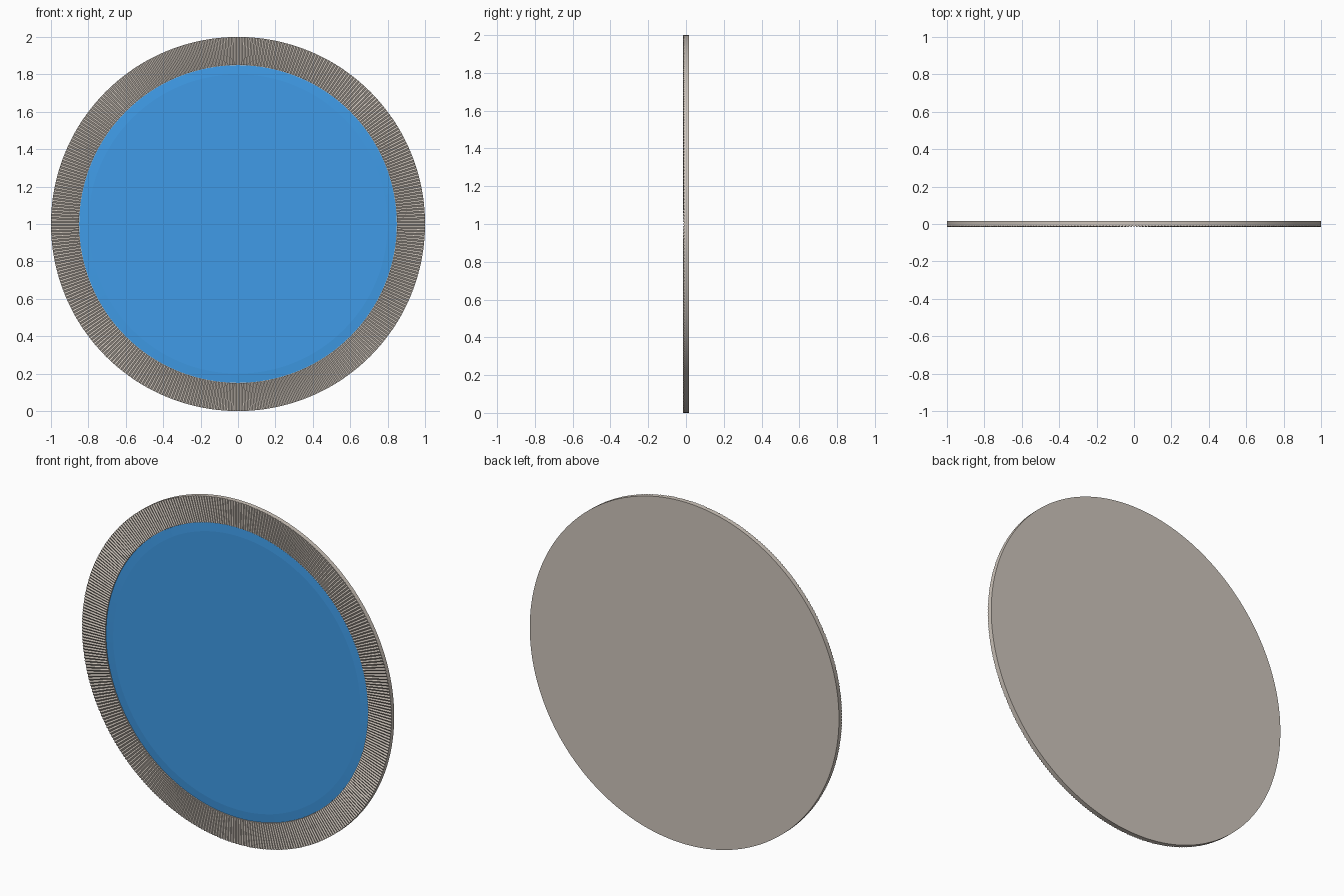
import bpy, bmesh, math

if "Cube" in bpy.data.objects:
    bpy.data.objects.remove(bpy.data.objects["Cube"])

RIDGES = 360
R_OUT, R_IN = 1.0, 0.85


def finish(bm, name, color=None):
    bmesh.ops.recalc_face_normals(bm, faces=bm.faces)
    me = bpy.data.meshes.new(name)
    bm.to_mesh(me)
    bm.free()
    ob = bpy.data.objects.new(name, me)
    bpy.context.collection.objects.link(ob)
    if color:
        mat = bpy.data.materials.new(name + "_colour")
        mat.diffuse_color = color
        mat.use_nodes = True
        mat.node_tree.nodes["Principled BSDF"].inputs["Base Color"].default_value = mat.diffuse_color
        me.materials.append(mat)
    return ob


def ring(bm, r, ys, n):
    # ys: front/back offset, cycled around the circle
    return [bm.verts.new((r * math.cos(2 * math.pi * i / n), ys[i % len(ys)],
                          1 + r * math.sin(2 * math.pi * i / n))) for i in range(n)]


def lathe(name, profile, n, color=None, cap_start=True):
    bm = bmesh.new()
    rings = [ring(bm, r, ys, n) for r, ys in profile]
    for a, b in zip(rings, rings[1:]):
        for i in range(n):
            j = (i + 1) % n
            bm.faces.new((a[i], a[j], b[j], b[i]))
    bm.faces.new(rings[0])
    bm.faces.new(rings[-1])
    return finish(bm, name, color)


TAN = (0.62, 0.56, 0.50, 1)
RIDGE_Y = (-0.015, -0.010)   # crest and valley of the reeding

# Backing disc with a radially reeded front rim and a shallow central recess
lathe("reeded_disc", [
    (R_OUT, (0.015,)),
    (R_OUT, RIDGE_Y),
    (R_IN, RIDGE_Y),
    (R_IN, (-0.004,)),
], 2 * RIDGES, TAN)

# Blue face, slightly chamfered towards its edge
lathe("blue_face", [
    (R_IN - 0.001, (-0.003,)),
    (R_IN - 0.001, (-0.007,)),
    (0.80, (-0.011,)),
], 128, (0.05, 0.33, 0.80, 1))
